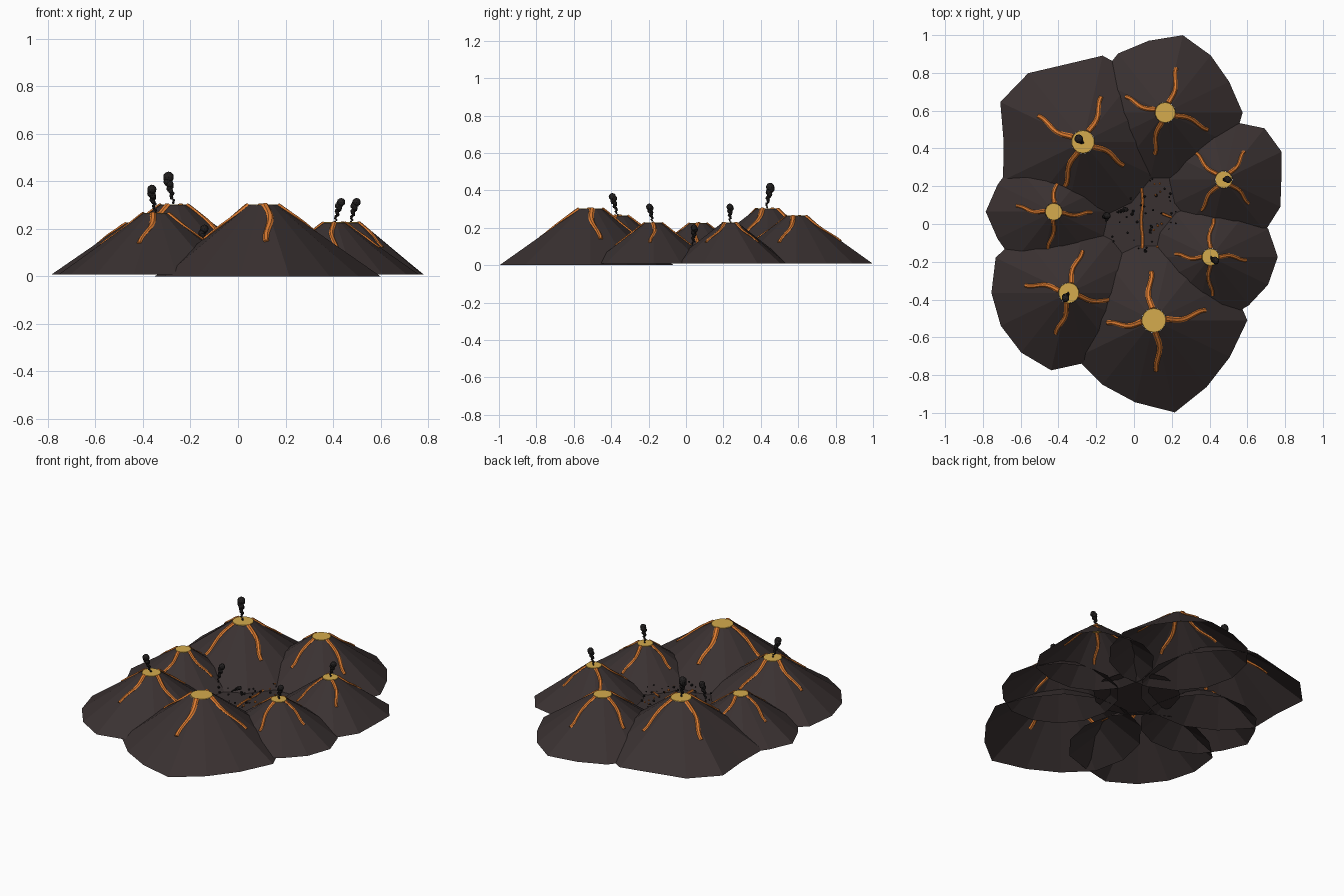
import bpy, bmesh, math, random
from mathutils import Vector, Matrix

if "Cube" in bpy.data.objects:
    bpy.data.objects.remove(bpy.data.objects["Cube"])

random.seed(4)
SIDES = 14
STEP = 2 * math.pi / SIDES


def material(name, rgb):
    m = bpy.data.materials.new(name)
    m.diffuse_color = (*rgb, 1)
    m.use_nodes = True
    m.node_tree.nodes["Principled BSDF"].inputs["Base Color"].default_value = m.diffuse_color
    return m


ROCK = material("dark rock", (0.042, 0.031, 0.031))
LAVA = material("orange lava", (0.72, 0.2, 0.03))
GLOW = material("golden lava", (0.66, 0.41, 0.075))
ASH = material("black ash", (0.016, 0.014, 0.014))


def finish(bm, name, mat):
    me = bpy.data.meshes.new(name)
    bm.to_mesh(me)
    bm.free()
    me.materials.append(mat)
    ob = bpy.data.objects.new(name, me)
    bpy.context.collection.objects.link(ob)
    return ob


def polar(x, y, r, a, z):
    return Vector((x + r * math.cos(a), y + r * math.sin(a), z))


def facet_radius(radii, a):
    """Distance from the centre to the straight-sided outline at angle a."""
    a %= 2 * math.pi
    i = int(a / STEP) % SIDES
    r1, r2 = radii[i], radii[(i + 1) % SIDES]
    d = a - i * STEP
    return r1 * r2 * math.sin(STEP) / (r1 * math.sin(d) + r2 * math.sin(STEP - d))


def tube(name, pts, r, mat, ring=6):
    """Tube along points, tapering slightly to the end."""
    bm = bmesh.new()
    rings = []
    for i, p in enumerate(pts):
        t = (pts[min(i + 1, len(pts) - 1)] - pts[max(i - 1, 0)]).normalized()
        side = t.cross(Vector((0, 0, 1))).normalized()
        up = side.cross(t)
        rr = r * (1.1 - 0.25 * i / (len(pts) - 1))
        rings.append([bm.verts.new(p + side * rr * math.cos(k * math.tau / ring)
                                   + up * 0.6 * rr * math.sin(k * math.tau / ring))
                      for k in range(ring)])
    for a, b in zip(rings, rings[1:]):
        for k in range(ring):
            bm.faces.new((a[k], a[(k + 1) % ring], b[(k + 1) % ring], b[k]))
    bm.faces.new(rings[0])
    bm.faces.new(rings[-1])
    bmesh.ops.recalc_face_normals(bm, faces=bm.faces)
    return finish(bm, name, mat)


def volcano(n, x, y, h, rim, base_z, lava_angle, mean, start, seen):
    radii = [mean] * SIDES
    for k, r in enumerate(seen):
        radii[(start + k) % SIDES] = r
    # open cone
    bm = bmesh.new()
    low = [bm.verts.new(polar(x, y, radii[i], i * STEP, base_z)) for i in range(SIDES)]
    top = [bm.verts.new(polar(x, y, rim, i * STEP, h)) for i in range(SIDES)]
    for i in range(SIDES):
        j = (i + 1) % SIDES
        bm.faces.new((low[i], low[j], top[j], top[i]))
    finish(bm, f"volcano_cone_{n}", ROCK)
    # glowing crater plate
    bm = bmesh.new()
    bmesh.ops.create_cone(bm, cap_ends=True, segments=SIDES, radius1=rim, radius2=rim * 0.97,
                          depth=0.006, matrix=Matrix.Translation((x, y, h)))
    finish(bm, f"crater_lava_{n}", GLOW)
    # four winding lava streams following the slope
    for k in range(4):
        a0 = math.radians(lava_angle + 90 * k)
        reach = mean * random.uniform(0.55, 0.63)
        bend = random.choice((-1, 1)) * 0.12
        pts = []
        for s in range(13):
            f = s / 12
            r = rim * 0.97 + (reach - rim) * f
            a = a0 + bend * math.sin(f * 5) * (1 - 0.4 * f)
            edge = facet_radius(radii, a)
            inner = facet_radius([rim] * SIDES, a)
            t = max(0, (r - inner) / (edge - inner))
            pts.append(polar(x, y, r, a, h + (base_z - h) * t + 0.001))
        tube(f"lava_stream_{n}_{k + 1}", pts, rim * 0.22, LAVA)


def smoke(name, base, tip, r):
    """Column of puffs that swell toward the top."""
    bm = bmesh.new()
    base, tip = Vector(base), Vector(tip)
    count = 12
    for i in range(count):
        f = i / (count - 1)
        p = base.lerp(tip, f)
        p.x += 0.004 * math.sin(i * 1.9)
        p.y += 0.004 * math.cos(i * 1.9)
        bmesh.ops.create_icosphere(bm, subdivisions=2, radius=r * (0.25 + 0.75 * f ** 1.5),
                                   matrix=Matrix.Translation(p))
    finish(bm, name, ASH)


# x, y, height, rim, base z, first lava angle, mean radius, first seen corner, seen radii
VOLCANOES = [
    (-0.27, 0.435, 0.30, 0.062, 0.008, 64, 0.455, 3, (0.468, 0.42, 0.465, 0.486, 0.42, 0.47)),
    (0.165, 0.59, 0.262, 0.055, 0.008, 72, 0.40, 0, (0.41, 0.376, 0.387, 0.42, 0.39, 0.40)),
    (0.475, 0.235, 0.225, 0.046, 0.008, 50, 0.33, 12, (0.35, 0.333, 0.305, 0.34, 0.347, 0.31)),
    (0.405, -0.175, 0.225, 0.046, 0.008, 89, 0.34, 12, (0.326, 0.338, 0.356, 0.34)),
    (0.105, -0.51, 0.30, 0.065, 0.0, 97, 0.455, 8, (0.46, 0.436, 0.445, 0.50, 0.45, 0.447, 0.495)),
    (-0.345, -0.365, 0.264, 0.055, 0.008, 76, 0.405, 6, (0.43, 0.41, 0.40, 0.404, 0.42, 0.38)),
    (-0.425, 0.065, 0.224, 0.046, 0.008, 85, 0.335, 6, (0.33, 0.36, 0.33, 0.34)),
]
for n, v in enumerate(VOLCANOES, 1):
    volcano(n, *v)

# smoke plumes
smoke("smoke_back_left", (-0.272, 0.43, 0.31), (-0.296, 0.452, 0.418), 0.023)
smoke("smoke_front_left", (-0.348, -0.368, 0.27), (-0.366, -0.392, 0.366), 0.02)
smoke("smoke_right_front", (0.408, -0.178, 0.23), (0.43, -0.194, 0.312), 0.018)
smoke("smoke_right_back", (0.475, 0.235, 0.23), (0.495, 0.236, 0.312), 0.018)
smoke("smoke_valley", (-0.165, 0.035, 0.1), (-0.145, 0.045, 0.2), 0.018)
smoke("smoke_valley_low", (-0.09, 0.06, 0.05), (-0.045, 0.078, 0.08), 0.012)

# valley floor between the cones
bm = bmesh.new()
bmesh.ops.create_circle(bm, cap_ends=True, segments=12, radius=0.25,
                        matrix=Matrix.Translation((0.03, 0.06, 0.04)))
finish(bm, "valley_floor", ROCK)

# lava cracks in the floor
tube("lava_crack_long", [Vector((0.042 + 0.004 * math.sin(i), -0.14 + 0.033 * i, 0.045))
                         for i in range(11)], 0.008, LAVA)
tube("lava_crack_short", [Vector((0.15, 0.055, 0.05)), Vector((0.2, 0.035, 0.055))], 0.007, LAVA)

# loose cinders and embers
for name, mat, count in (("cinders", ASH, 50), ("embers", LAVA, 10)):
    bm = bmesh.new()
    for i in range(count):
        p = polar(0.03, 0.05, 0.2 * math.sqrt(random.random()), random.uniform(0, math.tau),
                  random.uniform(0.045, 0.1))
        bmesh.ops.create_icosphere(bm, subdivisions=1, radius=random.uniform(0.004, 0.009),
                                   matrix=Matrix.Translation(p))
    finish(bm, name, mat)
